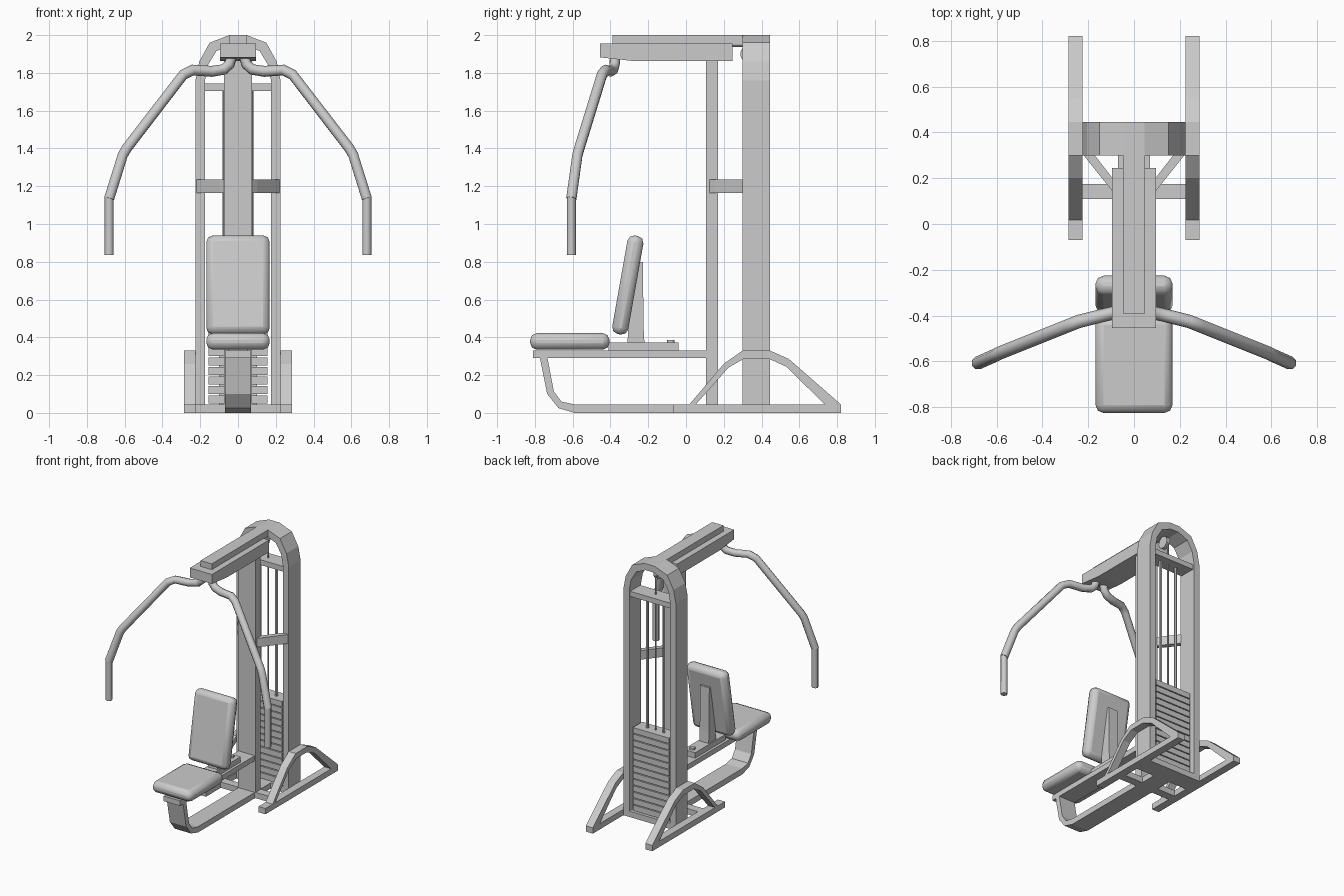
import bpy, bmesh, math
from mathutils import Vector

if "Cube" in bpy.data.objects:
    bpy.data.objects.remove(bpy.data.objects["Cube"], do_unlink=True)

grey = bpy.data.materials.new("light grey")
grey.use_nodes = True
COLOUR = (0.6, 0.6, 0.6, 1)
grey.diffuse_color = COLOUR
grey.node_tree.nodes["Principled BSDF"].inputs["Base Color"].default_value = COLOUR


def finish(name, bm):
    bmesh.ops.recalc_face_normals(bm, faces=bm.faces)
    mesh = bpy.data.meshes.new(name)
    bm.to_mesh(mesh)
    bm.free()
    mesh.materials.append(grey)
    ob = bpy.data.objects.new(name, mesh)
    bpy.context.collection.objects.link(ob)
    return ob


def box(name, x, y, z):
    """Box from (min, max) ranges."""
    bm = bmesh.new()
    bmesh.ops.create_cube(bm, size=1)
    for v in bm.verts:
        v.co = [r[0] + (c + 0.5) * (r[1] - r[0]) for c, r in zip(v.co, (x, y, z))]
    return finish(name, bm)


def prism(name, points, axis, lo, hi):
    """Outline extruded along axis x (points are y,z), y (x,z) or z (x,y)."""
    bm = bmesh.new()

    def place(p, d):
        co = list(p)
        co.insert("xyz".index(axis), d)
        return co
    face = bm.faces.new([bm.verts.new(place(p, lo)) for p in points])
    out = bmesh.ops.extrude_face_region(bm, geom=[face])
    shift = Vector(place((0, 0), hi - lo))
    bmesh.ops.translate(bm, vec=shift, verts=[g for g in out["geom"] if isinstance(g, bmesh.types.BMVert)])
    return finish(name, bm)


def smooth(ob, angle=40):
    bpy.ops.object.select_all(action="DESELECT")
    ob.select_set(True)
    bpy.context.view_layer.objects.active = ob
    bpy.ops.object.shade_smooth_by_angle(angle=math.radians(angle))


def tube(name, points, radius, sides=2):
    curve = bpy.data.curves.new(name, "CURVE")
    curve.dimensions = "3D"
    curve.bevel_depth = radius
    curve.bevel_resolution = sides
    curve.use_fill_caps = True
    spline = curve.splines.new("POLY")
    spline.points.add(len(points) - 1)
    for p, co in zip(spline.points, points):
        p.co = (*co, 1)
    curve.materials.append(grey)
    ob = bpy.data.objects.new(name, curve)
    bpy.context.collection.objects.link(ob)
    bpy.ops.object.select_all(action="DESELECT")
    ob.select_set(True)
    bpy.context.view_layer.objects.active = ob
    bpy.ops.object.convert(target="MESH")
    smooth(bpy.context.object, 50)
    return bpy.context.object


def pad(name, x, y, z, bevel):
    ob = box(name, x, y, z)
    mod = ob.modifiers.new("rounding", "BEVEL")
    mod.width = bevel
    mod.segments = 2
    smooth(ob, 60)
    return ob


# Arched tower frame
outer = [(0.225, 0), (0.225, 1.76), (0.205, 1.86), (0.15, 1.96), (0.045, 2.0)]
inner = [(0.175, 0), (0.175, 1.76), (0.16, 1.84), (0.115, 1.915), (0.035, 1.95)]


def mirrored(pts):
    return pts + [(-x, z) for x, z in reversed(pts)]


prism("tower_arch", mirrored(outer) + mirrored(inner)[::-1], "y", 0.30, 0.445)
box("tower_crossbar", (-0.18, 0.18), (0.31, 0.435), (1.705, 1.745))
box("tower_base", (-0.18, 0.18), (0.30, 0.445), (0, 0.045))

# Front column and its braces
box("column", (-0.075, 0.075), (0.105, 0.17), (0, 1.87))
box("base_crossbar", (-0.23, 0.23), (0.11, 0.175), (0, 0.045))
for s, side in ((1, "left"), (-1, "right")):
    prism(side + "_brace", [(s * 0.07, 0.17), (s * 0.07, 0.12), (s * 0.1, 0.15),
                            (s * 0.22, 0.30), (s * 0.175, 0.305)], "z", 1.165, 1.235)

# Overhead beam
prism("beam", [(-0.455, 1.955), (-0.455, 1.882), (-0.27, 1.862),
               (0.245, 1.862), (0.245, 1.955)], "x", -0.095, 0.095)
box("beam_top", (-0.048, 0.048), (-0.39, 0.31), (1.95, 2.0))

# Pulley and cable
bm = bmesh.new()
bmesh.ops.create_cone(bm, cap_ends=True, segments=16, radius1=0.045, radius2=0.045, depth=0.03)
for v in bm.verts:
    v.co = (v.co.z, v.co.x + 0.332, v.co.y + 1.9)
smooth(finish("pulley", bm))
tube("cable", [(0, 0.23, 1.942), (0, 0.33, 1.942), (0, 0.36, 1.93), (0, 0.372, 1.9),
               (0, 0.372, 0.68)], 0.006, 1)

# Weight stack on guide rods
PLATES, PITCH = 13, 0.05
for i in range(PLATES):
    z = 0.05 + i * PITCH
    box("weight_plate", (-0.155, 0.155), (0.315, 0.43), (z, z + PITCH - 0.007))
box("stack_core", (-0.1, 0.1), (0.33, 0.415), (0.04, 0.05 + (PLATES - 0.5) * PITCH))
for x in (-0.07, 0.07):
    tube("guide_rod", [(x, 0.372, 0.04), (x, 0.372, 1.72)], 0.011, 1)

# Side feet: flat bar under a bent arch
foot_outer = [(-0.02, 0), (0.2, 0.26), (0.3, 0.33), (0.445, 0.33), (0.545, 0.285), (0.82, 0.045)]
foot_inner = [(0.75, 0.03), (0.53, 0.245), (0.435, 0.288), (0.31, 0.288), (0.225, 0.24), (0.03, 0.02)]
for s, side in ((1, "left"), (-1, "right")):
    prism(side + "_foot_arch", foot_outer + foot_inner, "x", s * 0.225, s * 0.285)
    box(side + "_foot_bar", sorted((s * 0.225, s * 0.285)), (-0.07, 0.82), (0, 0.045))

# Bent seat frame
prism("seat_frame", [(0.31, 0), (-0.59, 0), (-0.675, 0.025), (-0.735, 0.1), (-0.775, 0.3),
                     (-0.735, 0.3), (-0.7, 0.115), (-0.66, 0.06), (-0.59, 0.045),
                     (0.31, 0.045)], "x", -0.07, 0.07)
box("seat_rail", (-0.07, 0.07), (-0.81, 0.12), (0.29, 0.33))
box("slider", (-0.05, 0.05), (-0.41, -0.04), (0.33, 0.372))
tube("slider_pin", [(0, -0.08, 0.36), (0, -0.08, 0.387)], 0.02)

# Seat and backrest
pad("seat", (-0.168, 0.168), (-0.825, -0.405), (0.335, 0.422), 0.035)
backrest = pad("backrest", (-0.168, 0.168), (-0.043, 0.043), (-0.265, 0.265), 0.035)
backrest.location = (0, -0.308, 0.677)
backrest.rotation_euler.x = math.radians(-10)
prism("backrest_post", [(-0.31, 0.37), (-0.22, 0.37), (-0.225, 0.46), (-0.228, 0.8),
                        (-0.25, 0.8), (-0.305, 0.45)], "x", -0.04, 0.04)

# Press arms and grips
arm = [(0.035, -0.375, 1.88), (0.045, -0.378, 1.845), (0.075, -0.385, 1.818), (0.14, -0.4, 1.808),
       (0.24, -0.425, 1.815), (0.29, -0.445, 1.79), (0.59, -0.565, 1.40), (0.61, -0.575, 1.365),
       (0.682, -0.607, 1.135)]
for s, side in ((1, "left"), (-1, "right")):
    tube(side + "_arm", [(s * x, y, z) for x, y, z in arm], 0.029)
    gx, gy = s * 0.682, -0.607
    grip = tube(side + "_grip", [(gx, gy, 1.15), (gx, gy, 0.835)], 0.024)
    mod = grip.modifiers.new("rounded_end", "BEVEL")
    mod.width = 0.01
    mod.angle_limit = math.radians(60)
